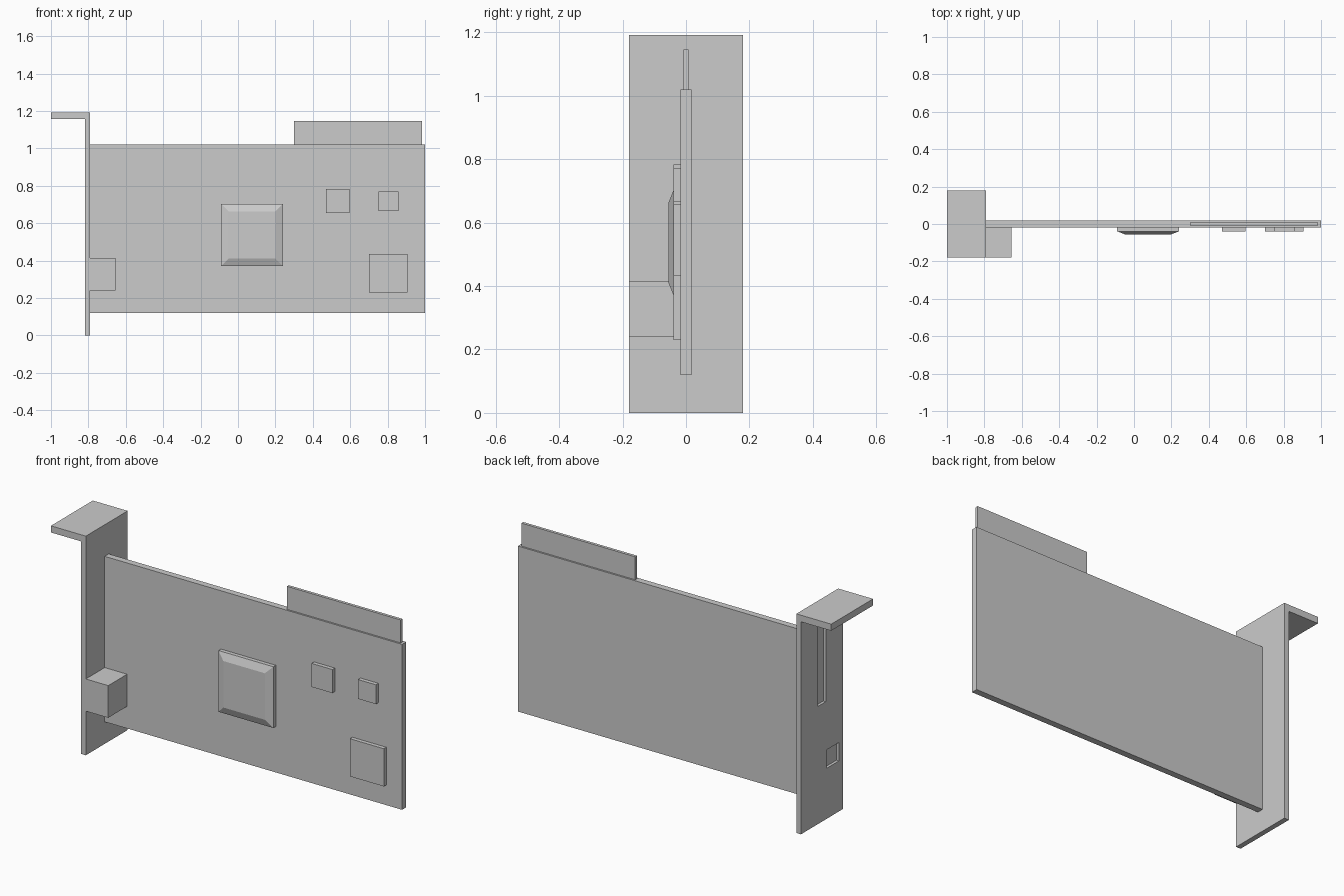
import bpy, bmesh

if "Cube" in bpy.data.objects:
    bpy.data.objects.remove(bpy.data.objects["Cube"])


def finish(name, bm):
    bmesh.ops.recalc_face_normals(bm, faces=bm.faces)
    mesh = bpy.data.meshes.new(name)
    bm.to_mesh(mesh)
    bm.free()
    obj = bpy.data.objects.new(name, mesh)
    bpy.context.collection.objects.link(obj)
    return obj


def box(name, x, y, z):
    bm = bmesh.new()
    bmesh.ops.create_cube(bm, size=1)
    for v in bm.verts:
        v.co = [r[0] if c < 0 else r[1] for c, r in zip(v.co, (x, y, z))]
    return finish(name, bm)


def extrude_xz(name, profile, y0, y1):
    bm = bmesh.new()
    face = bm.faces.new([bm.verts.new((x, y0, z)) for x, z in profile])
    new = bmesh.ops.extrude_face_region(bm, geom=[face])["geom"]
    verts = [g for g in new if isinstance(g, bmesh.types.BMVert)]
    bmesh.ops.translate(bm, verts=verts, vec=(0, y1 - y0, 0))
    if face.is_valid and not any(e.is_boundary for e in bm.edges):
        pass
    elif not face.is_valid:
        bmesh.ops.holes_fill(bm, edges=bm.edges)
    return finish(name, bm)


# L-shaped mounting bracket
bracket = extrude_xz("mounting_bracket", [
    (-0.818, 0), (-0.79, 0), (-0.79, 1.192), (-1, 1.192), (-1, 1.156), (-0.818, 1.156)],
    -0.18, 0.18)

# shallow recesses on the outer face: long slot and port opening
for name, y, z in (("slot_cutter", (-0.033, 0.033), (0.64, 1.10)),
                   ("port_cutter", (-0.145, -0.04), (0.275, 0.375))):
    cutter = box(name, (-0.86, -0.803), y, z)
    cutter.hide_render = True
    cutter.hide_set(True)
    cut = bracket.modifiers.new(name, "BOOLEAN")
    cut.operation = "DIFFERENCE"
    cut.solver = "EXACT"
    cut.object = cutter

# port housing behind the bracket
box("port_housing", (-0.79, -0.655), (-0.18, -0.0175), (0.24, 0.415))

# circuit board and its edge connector
FRONT = -0.0175
box("circuit_board", (-0.79, 1), (FRONT, 0.0175), (0.12, 1.02))
box("edge_connector", (0.30, 0.985), (-0.008, 0.008), (1.02, 1.145))

# main chip: straight base with a sloped cap
main_chip = box("main_chip", (-0.09, 0.24), (-0.039, FRONT), (0.37, 0.703))
bm = bmesh.new()
bm.from_mesh(main_chip.data)
bm.normal_update()
front = min(bm.faces, key=lambda f: f.calc_center_median().y)
bmesh.ops.inset_region(bm, faces=[front], thickness=0.04, use_even_offset=True)
bmesh.ops.translate(bm, verts=front.verts, vec=(0, -0.016, 0))
bm.to_mesh(main_chip.data)
bm.free()

# small flat chips
for name, x, z in (("upper_chip", (0.47, 0.595), (0.655, 0.783)),
                   ("small_chip", (0.75, 0.857), (0.665, 0.77)),
                   ("lower_chip", (0.70, 0.905), (0.23, 0.435))):
    box(name, x, (-0.039, FRONT), z)
